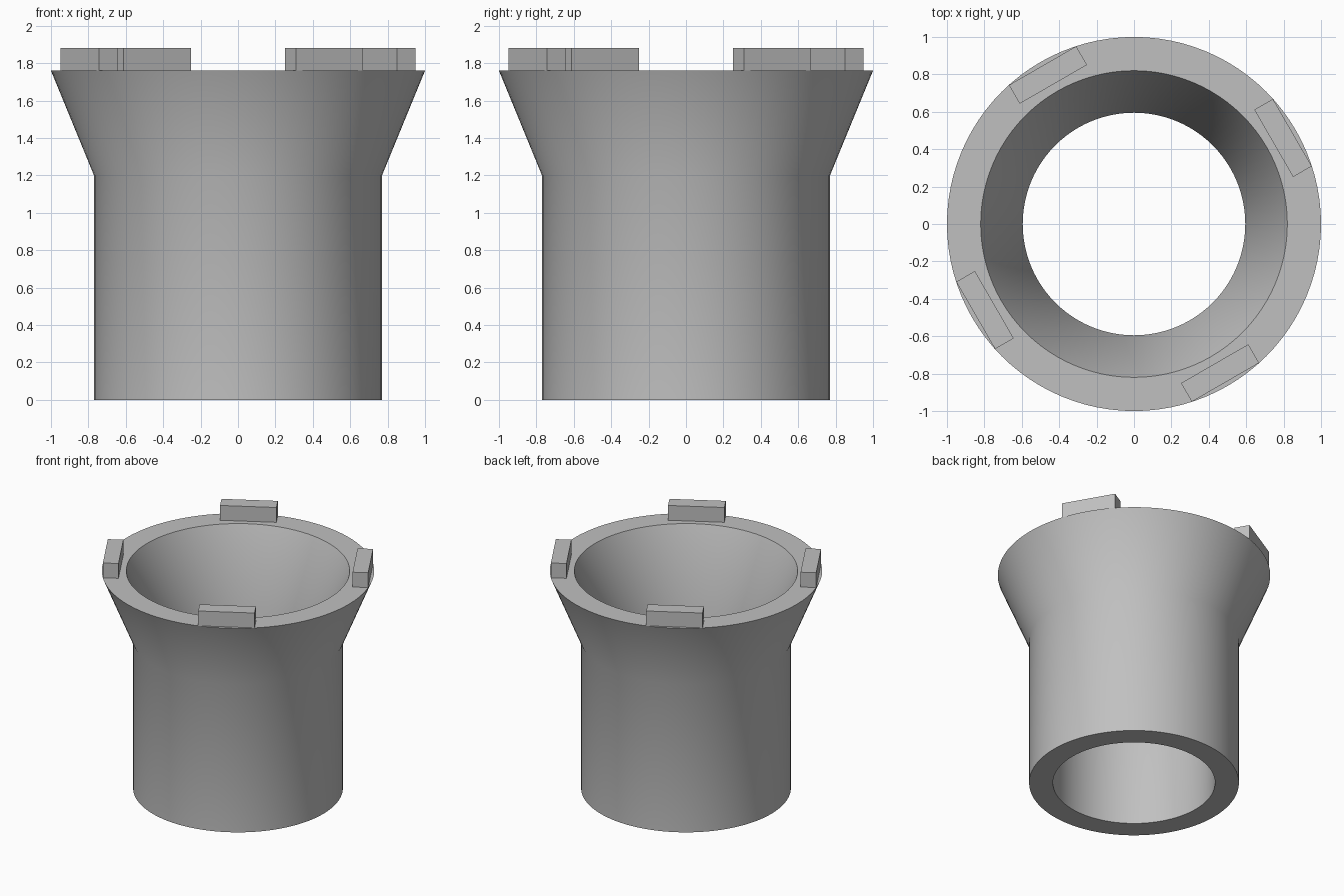
import bpy, bmesh, math
from mathutils import Matrix, Vector

if "Cube" in bpy.data.objects:
    bpy.data.objects.remove(bpy.data.objects["Cube"], do_unlink=True)

grey = bpy.data.materials.new("plain grey")
grey.use_nodes = True
colour = (0.53, 0.53, 0.53, 1)
grey.diffuse_color = colour
grey.node_tree.nodes["Principled BSDF"].inputs["Base Color"].default_value = colour


def finish(bm, name):
    bmesh.ops.recalc_face_normals(bm, faces=bm.faces)
    mesh = bpy.data.meshes.new(name)
    bm.to_mesh(mesh)
    bm.free()
    mesh.materials.append(grey)
    obj = bpy.data.objects.new(name, mesh)
    bpy.context.collection.objects.link(obj)
    return obj


# Flared tube: closed wall profile (radius, height) spun around z
RIM_Z = 1.76
profile = [(0.595, 0), (0.77, 0), (0.77, 1.2), (1.0, RIM_Z), (0.82, RIM_Z), (0.595, 1.2)]
bm = bmesh.new()
verts = [bm.verts.new((r, 0, z)) for r, z in profile]
edges = [bm.edges.new((verts[i - 1], verts[i])) for i in range(len(verts))]
bmesh.ops.spin(bm, geom=verts + edges, cent=(0, 0, 0), axis=(0, 0, 1),
               angle=math.tau, steps=96, use_merge=True)
bmesh.ops.remove_doubles(bm, verts=bm.verts, dist=0.0001)
tube = finish(bm, "flared_tube")
bpy.ops.object.select_all(action="DESELECT")
tube.select_set(True)
bpy.context.view_layer.objects.active = tube
bpy.ops.object.shade_smooth_by_angle(angle=math.radians(30))

# Four rim blocks, set tangent to the rim
HEIGHT = 0.12
for i in range(4):
    bm = bmesh.new()
    bmesh.ops.create_cube(bm, size=1)
    bmesh.ops.scale(bm, vec=(0.115, 0.415, HEIGHT), verts=bm.verts)
    bmesh.ops.translate(bm, vec=Vector((0.92, 0, RIM_Z + HEIGHT / 2)), verts=bm.verts)
    turn = Matrix.Rotation(math.radians(30 + 90 * i), 3, "Z")
    bmesh.ops.rotate(bm, matrix=turn, verts=bm.verts)
    finish(bm, f"rim_block_{i + 1}")
